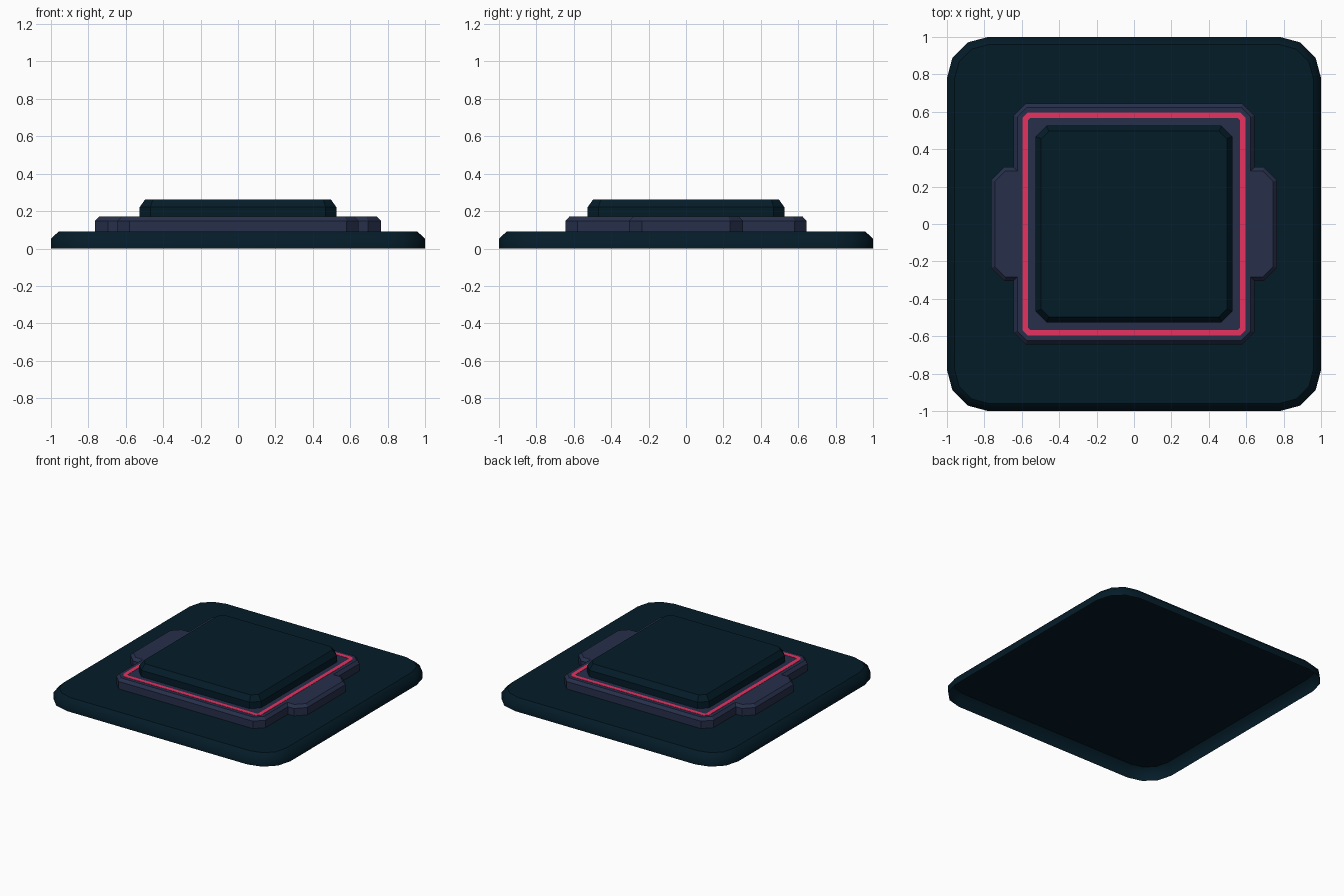
import bpy, math
from mathutils import Vector

if "Cube" in bpy.data.objects:
    bpy.data.objects.remove(bpy.data.objects["Cube"])


def material(name, rgb):
    m = bpy.data.materials.new(name)
    m.diffuse_color = (*rgb, 1)
    m.use_nodes = True
    m.node_tree.nodes["Principled BSDF"].inputs["Base Color"].default_value = m.diffuse_color
    return m


TEAL = material("dark teal", (0.0012, 0.0115, 0.0215))
SLATE = material("slate purple", (0.020, 0.029, 0.071))
PINK = material("pink", (0.83, 0.033, 0.125))


def rounded_square(h, r, seg):
    """Counter-clockwise square outline with seg-sided corners."""
    pts = []
    for k, (sx, sy) in enumerate([(1, 1), (-1, 1), (-1, -1), (1, -1)]):
        for i in range(seg + 1):
            a = math.pi / 2 * (k + i / seg)
            pts.append(Vector((sx * (h - r) + r * math.cos(a), sy * (h - r) + r * math.sin(a))))
    return pts


def inset(pts, d):
    """Mitred inward offset of a counter-clockwise outline."""
    out = []
    for i, p in enumerate(pts):
        a = (p - pts[i - 1]).normalized()
        b = (pts[(i + 1) % len(pts)] - p).normalized()
        na, nb = Vector((-a.y, a.x)), Vector((-b.y, b.x))
        out.append(p + (na + nb) * d / (1 + na.dot(nb)))
    return out


def build(name, rings, mat, cap=True, smooth=False):
    """Join stacked outlines (pts, z); the underside stays open."""
    n = len(rings[0][0])
    verts = [(p.x, p.y, z) for pts, z in rings for p in pts]
    count = len(rings)
    faces = []
    for r in range(count - 1):
        for i in range(n):
            j = (i + 1) % n
            faces.append((r * n + i, r * n + j, (r + 1) * n + j, (r + 1) * n + i))
    if cap:
        faces.append(tuple(range((count - 1) * n, count * n)))
    me = bpy.data.meshes.new(name)
    me.from_pydata(verts, [], faces)
    me.materials.append(mat)
    for f in me.polygons:
        f.use_smooth = smooth and f.normal.z < 0.95
    ob = bpy.data.objects.new(name, me)
    bpy.context.collection.objects.link(ob)
    return ob


def slab(name, pts, z0, z1, w, h, mat, smooth=False):
    """Open-bottomed plate with a chamfered top edge."""
    return build(name, [(pts, z0), (pts, z1 - h), (inset(pts, w), z1)], mat, smooth=smooth)


# base plate: hollow shell with rounded corners
slab("base_plate", rounded_square(1.0, 0.22, 3), 0, 0.09, 0.04, 0.038, TEAL, True)

# middle plate with a tab on each side
quarter = [(0.764, 0.235), (0.695, 0.304), (0.644, 0.304), (0.644, 0.58), (0.58, 0.644)]
half = [(x, -y) for x, y in reversed(quarter)] + quarter
outline = [Vector(p) for p in half] + [Vector((-x, -y)) for x, y in half]
slab("middle_plate", outline, 0.09, 0.17, 0.02, 0.022, SLATE)

# thin trim line
outer = rounded_square(0.597, 0.03, 1)
inner = inset(outer, 0.031)
build("trim_ring", [(outer, 0.17), (outer, 0.172), (inner, 0.172), (inner, 0.17)], PINK, cap=False)

# raised centre pad
slab("centre_pad", rounded_square(0.526, 0.058, 1), 0.17, 0.263, 0.03, 0.042, TEAL)
